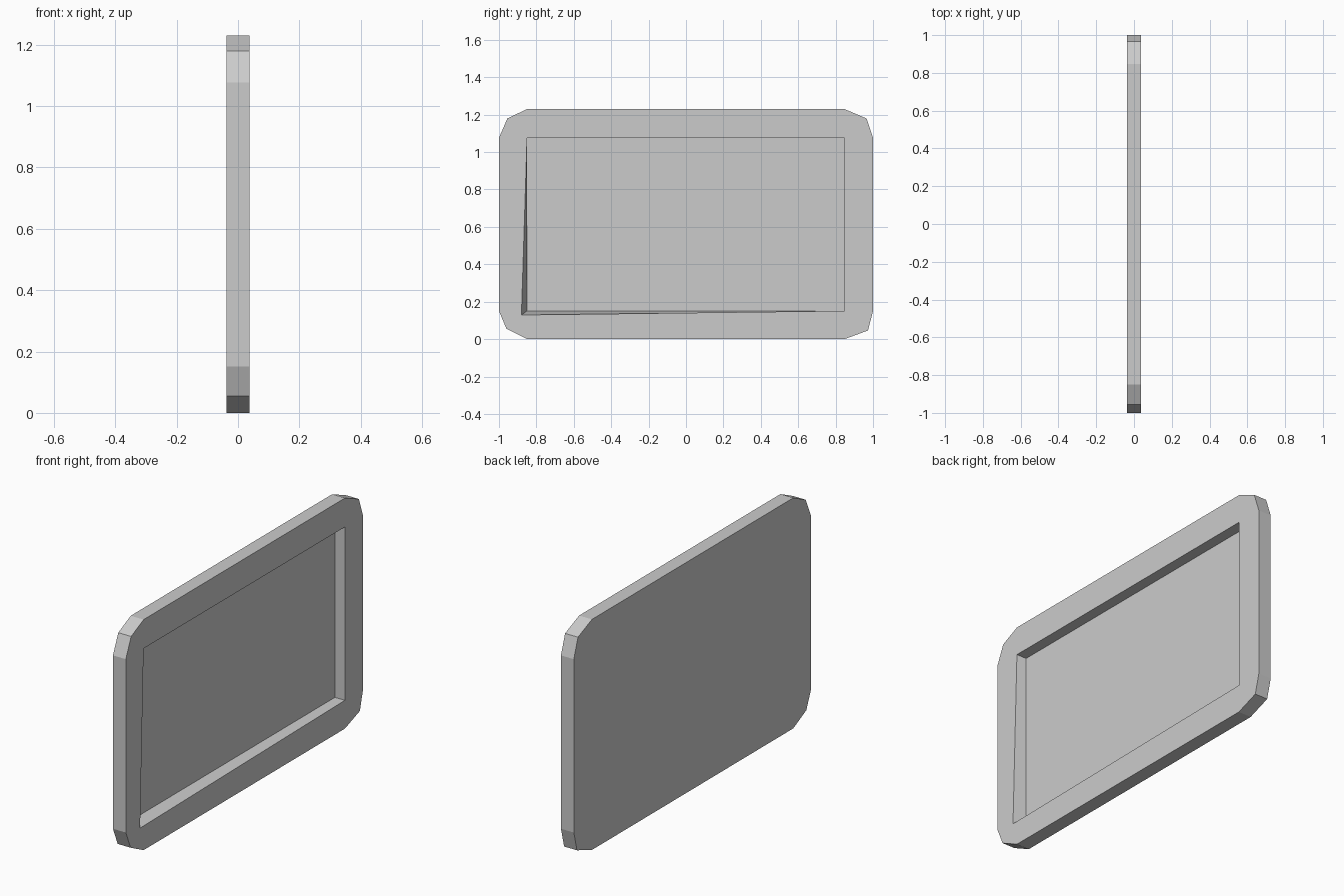
import bpy, bmesh

if "Cube" in bpy.data.objects:
    bpy.data.objects.remove(bpy.data.objects["Cube"])

BACK, FLOOR, FRONT = -0.038, -0.021, 0.038   # x of back face, recess floor, rim face

# Outline in (y, z): two cuts at each rounded corner
outline = [(-0.85, 0), (0.847, 0), (0.973, 0.046), (1, 0.151), (1, 1.076), (0.965, 1.18),
           (0.847, 1.23), (-0.85, 1.23), (-0.955, 1.18), (-1, 1.076), (-1, 0.151), (-0.96, 0.055)]
# Recess: floor rectangle, and opening with one corner pulled outwards
floor = [(-0.85, 0.151), (0.847, 0.151), (0.847, 1.076), (-0.85, 1.076)]
opening = [(-0.88, 0.129)] + floor[1:]

bm = bmesh.new()


def ring(points, x):
    return [bm.verts.new((x, y, z)) for y, z in points]


def bridge(a, b):
    n = len(a)
    for i in range(n):
        j = (i + 1) % n
        bm.faces.new((a[i], a[j], b[j], b[i]))


# Back and outer sides
back, front = ring(outline, BACK), ring(outline, FRONT)
bm.faces.new(back[::-1])
bridge(back, front)

# Recess walls and floor
rim, base = ring(opening, FRONT), ring(floor, FLOOR)
bridge(rim, base)
bm.faces.new(base)

# Front rim: one strip per side, plus the two cuts at each corner
for k in range(4):
    a, b, c, d = (front[(3 * k + i) % 12] for i in range(4))
    r, s = rim[k], rim[(k + 1) % 4]
    bm.faces.new((a, b, s, r))
    bm.faces.new((b, c, s))
    bm.faces.new((c, d, s))

bmesh.ops.recalc_face_normals(bm, faces=bm.faces)
# Merge the coplanar rim pieces where possible
bmesh.ops.dissolve_limit(bm, angle_limit=0.001, verts=bm.verts, edges=bm.edges)

mesh = bpy.data.meshes.new("framed_panel")
bm.to_mesh(mesh)
bm.free()
panel = bpy.data.objects.new("framed_panel", mesh)
bpy.context.collection.objects.link(panel)
